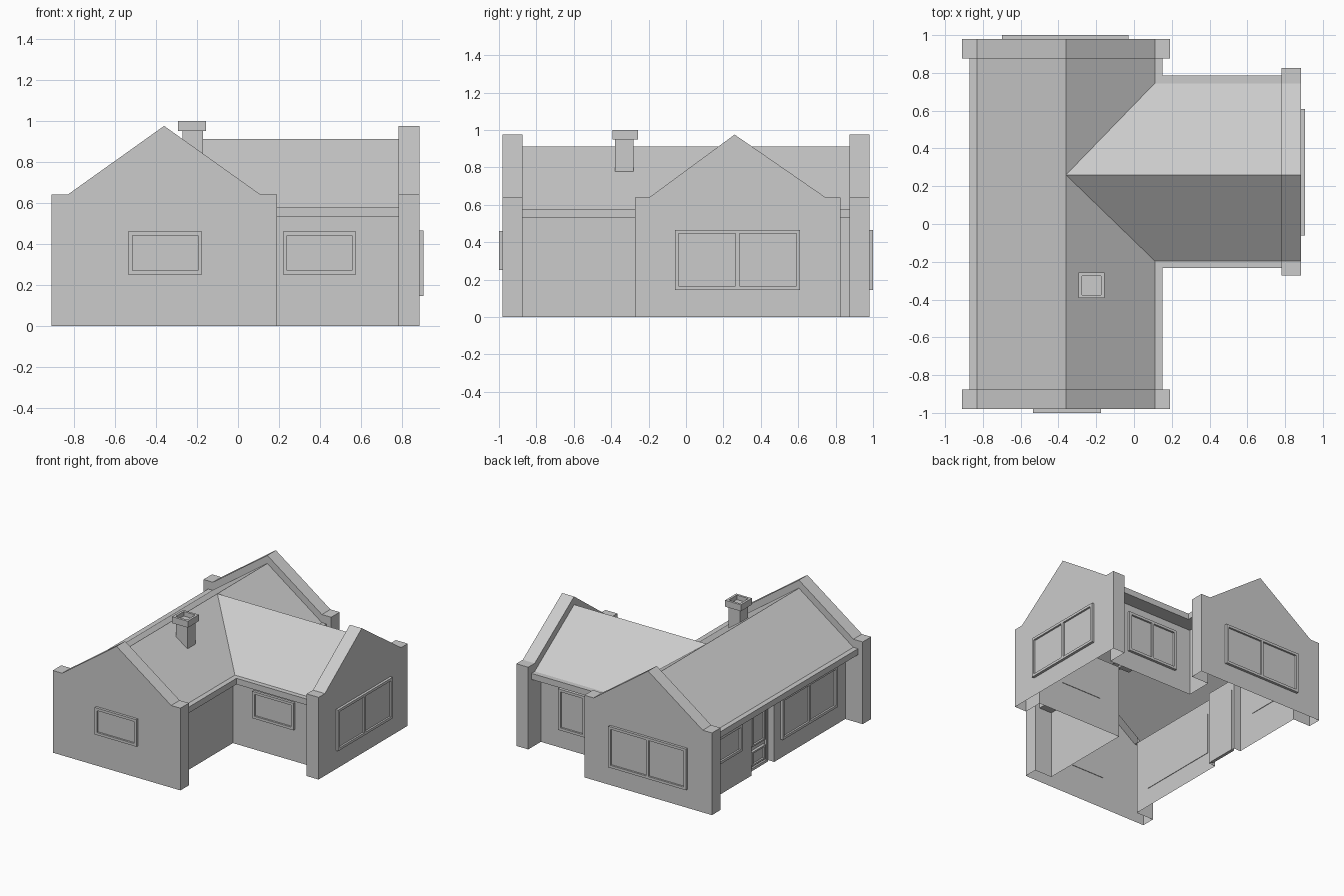
import bpy, bmesh
from mathutils import Vector

if "Cube" in bpy.data.objects:
    bpy.data.objects.remove(bpy.data.objects["Cube"])

grey = bpy.data.materials.new("plain_grey")
grey.diffuse_color = (0.6, 0.6, 0.6, 1)
grey.use_nodes = True
grey.node_tree.nodes["Principled BSDF"].inputs["Base Color"].default_value = grey.diffuse_color

EAVE, SOFFIT, RIDGE = 0.577, 0.53, 0.912
X0, X1, XR = -0.76, 0.04, -0.36        # main walls and ridge
Y0, Y1, YR = -0.12, 0.67, 0.26         # wing walls and ridge
GY, GX = 0.875, 0.782                  # inner faces of the gables


def mesh(name, polys, fix=True):
    """Object from polygons given as point lists."""
    bm = bmesh.new()
    for poly in polys:
        bm.faces.new([bm.verts.new(p) for p in poly])
    bmesh.ops.remove_doubles(bm, verts=bm.verts, dist=1e-5)
    if fix:
        bmesh.ops.recalc_face_normals(bm, faces=bm.faces)
    me = bpy.data.meshes.new(name)
    bm.to_mesh(me)
    bm.free()
    me.materials.append(grey)
    ob = bpy.data.objects.new(name, me)
    bpy.context.collection.objects.link(ob)
    return ob


def box_faces(a, b):
    (x, y, z), (X, Y, Z) = a, b
    return [[(x, y, z), (x, Y, z), (X, Y, z), (X, y, z)],
            [(x, y, Z), (X, y, Z), (X, Y, Z), (x, Y, Z)],
            [(x, y, z), (X, y, z), (X, y, Z), (x, y, Z)],
            [(x, Y, z), (x, Y, Z), (X, Y, Z), (X, Y, z)],
            [(x, y, z), (x, y, Z), (x, Y, Z), (x, Y, z)],
            [(X, y, z), (X, Y, z), (X, Y, Z), (X, y, Z)]]


def gable(name, place, lo, s_lo, peak, s_hi, hi, w_lo, w_hi):
    """Hollow raised gable: outer sheet, rim, and inner face around the room.
    place(u, z, d) maps width, height and depth (0 outside, 1 inside)."""
    def roof(u, s):
        return RIDGE - (RIDGE - EAVE) * (u - peak) / (s - peak)
    out = [(lo, 0), (lo, .64), (s_lo, .64), (peak, .975),
           (s_hi, .64), (hi, .64), (hi, 0)]
    polys = [[place(u, z, 0) for u, z in out]]
    for p, q in zip(out, out[1:]):
        polys.append([place(*p, 0), place(*q, 0), place(*q, 1), place(*p, 1)])
    for e, s, w in ((lo, s_lo, w_lo), (hi, s_hi, w_hi)):
        h = roof(w, s)
        polys.append([place(u, z, 1) for u, z in
                      ((e, 0), (w, 0), (w, h), (e, .64))])
        polys.append([place(u, z, 1) for u, z in
                      ((e, .64), (w, h), (peak, RIDGE), (peak, .975), (s, .64))])
    mesh(name, polys)


main = (-.91, -.83, XR, .11, .19, X0, X1)
wing = (-.272, -.195, YR, .745, .825, Y0, Y1)
gable("front_gable", lambda u, z, d: (u, -.98 + .105 * d, z), *main)
gable("back_gable", lambda u, z, d: (u, .98 - .105 * d, z), *main)
gable("wing_gable", lambda u, z, d: (.885 - .103 * d, u, z), *wing)

# Thin walls, following the plan with the porch recess on the west side
plans = {"west_and_porch_wall": [(X0, -GY), (X0, 0), (-.70, 0), (-.70, .28),
                                 (X0, .28), (X0, GY)],
         "front_corner_wall": [(X1, -GY), (X1, Y0), (GX, Y0)],
         "back_corner_wall": [(GX, Y1), (X1, Y1), (X1, GY)]}
for name, path in plans.items():
    mesh(name, [[(*p, 0), (*q, 0), (*q, SOFFIT), (*p, SOFFIT)]
                for p, q in zip(path, path[1:])])

# Roof sheets meeting at the valleys
v0, v1, apex = (.11, -.195, EAVE), (.11, .745, EAVE), (XR, YR, RIDGE)
mesh("main_roof", [
    [(-.83, -GY, EAVE), (XR, -GY, RIDGE), apex, (XR, GY, RIDGE), (-.83, GY, EAVE)],
    [(XR, -GY, RIDGE), (.11, -GY, EAVE), v0, apex],
    [apex, v1, (.11, GY, EAVE), (XR, GY, RIDGE)]])
mesh("wing_roof", [[apex, v0, (GX, -.195, EAVE), (GX, YR, RIDGE)],
                   [apex, (GX, YR, RIDGE), (GX, .745, EAVE), v1]])

# Boxed eaves
for name, a, b in (("west_eave", (-.87, -GY), (X0, GY)),
                   ("porch_soffit", (X0, 0), (-.70, .28)),
                   ("east_front_eave", (X1, -GY), (.15, Y0)),
                   ("east_back_eave", (X1, Y1), (.15, GY)),
                   ("wing_front_eave", (.15, -.233), (GX, Y0)),
                   ("wing_back_eave", (.15, Y1), (GX, .785))):
    mesh(name, box_faces((*a, SOFFIT), (*b, EAVE)))


def framed(name, place, u0, u1, z0, z1, panes, rim=.02):
    """Frame bars round recessed panes; place(u, d, z), d measured outwards."""
    def bar(a, b, c, d, deep):
        p, q = place(a, -.004, c), place(b, deep, d)
        return box_faces([min(s, t) for s, t in zip(p, q)],
                         [max(s, t) for s, t in zip(p, q)])
    polys = bar(u0, u1, z0, z0 + rim, .02) + bar(u0, u1, z1 - rim, z1, .02)
    step = (u1 - u0 - rim) / panes
    for i in range(panes + 1):
        u = u0 + i * step
        polys += bar(u, u + rim, z0 + rim, z1 - rim, .02)
    polys += bar(u0 + rim, u1 - rim, z0 + rim, z1 - rim, .006)
    mesh(name, polys, fix=False)


def facing_y(y, s):
    return lambda u, d, z: (u, y + s * d, z)


def facing_x(x, s):
    return lambda u, d, z: (x + s * d, u, z)


framed("front_window", facing_y(-.98, -1), -.535, -.175, .25, .46, 1)
framed("back_window", facing_y(.98, 1), -.70, -.03, .145, .465, 2)
framed("wing_front_window", facing_y(Y0, -1), .22, .575, .25, .46, 1)
framed("wing_back_window", facing_y(Y1, 1), .18, .62, .145, .465, 2)
framed("wing_end_window", facing_x(.885, 1), -.06, .61, .145, .465, 2)
framed("west_large_window", facing_x(X0, -1), -.75, -.08, .145, .465, 2)
framed("west_small_window", facing_x(X0, -1), .42, .78, .25, .46, 1)

# Door: outer frame with a tall upper pane and a low panel
framed("door_frame", facing_x(-.70, -1), .02, .26, 0, .49, 1)
framed("door_upper_pane", facing_x(-.708, -1), .06, .22, .19, .45, 1, .012)
framed("door_lower_panel", facing_x(-.708, -1), .06, .22, .04, .15, 1, .012)

# Chimney: stack, and a cap with a sunken flue
mesh("chimney_stack", box_faces((-.27, -.38, .76), (-.17, -.28, .95)))
cap = mesh("chimney_cap", box_faces((-.293, -.393, .95), (-.157, -.257, 1)))
bm = bmesh.new()
bm.from_mesh(cap.data)
top = max(bm.faces, key=lambda f: f.calc_center_median().z)
bmesh.ops.inset_region(bm, faces=[top], thickness=.026)
inner = bmesh.ops.extrude_discrete_faces(bm, faces=[top])["faces"][0]
bmesh.ops.translate(bm, verts=inner.verts, vec=Vector((0, 0, -.035)))
bm.to_mesh(cap.data)
bm.free()
